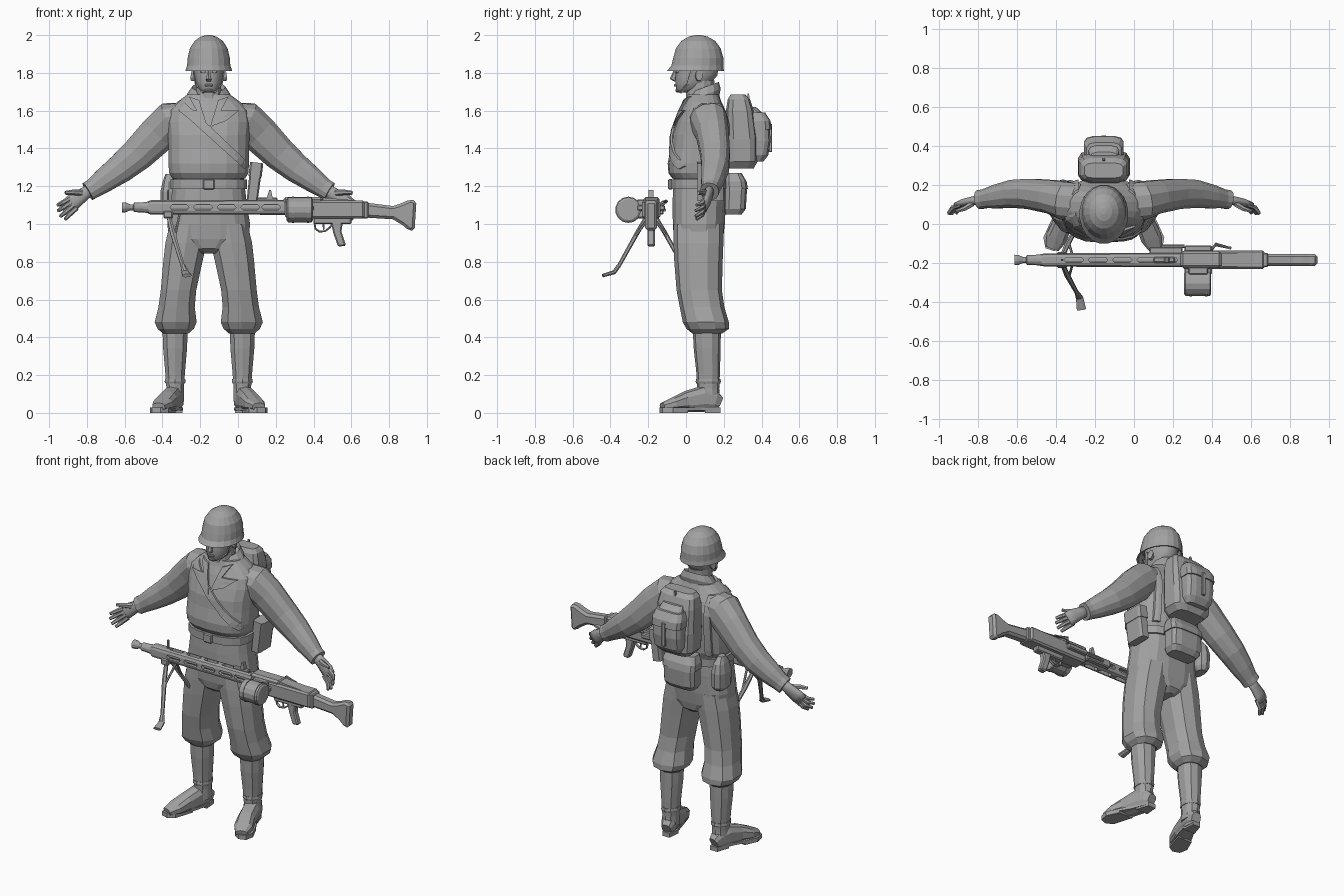
import bpy, bmesh, math
from mathutils import Vector
from mathutils.bvhtree import BVHTree

CX = -0.155   # centre line of the figure
GY, GZ = -0.185, 1.088   # gun axis
grey = bpy.data.materials.new("plain grey")
grey.diffuse_color = (0.36, 0.36, 0.36, 1)


def finish(name, bm, mirror=False, bevel=0, smooth=False):
    bmesh.ops.recalc_face_normals(bm, faces=bm.faces)
    for side in (("", "_other") if mirror else ("",)):
        if side:
            for v in bm.verts:
                v.co.x = 2 * CX - v.co.x
            bmesh.ops.reverse_faces(bm, faces=bm.faces)
        me = bpy.data.meshes.new(name + side)
        bm.to_mesh(me)
        me.materials.append(grey)
        for p in me.polygons:
            p.use_smooth = smooth
        ob = bpy.data.objects.new(name + side, me)
        bpy.context.collection.objects.link(ob)
        if bevel:
            b = ob.modifiers.new("bevel", 'BEVEL')
            b.width, b.segments = bevel, 1
    bm.free()
    return ob


def tube(name, rings, n=12, e=2.0, hint=(1, 0, 0), axis=None, smooth=False, mirror=False):
    """Loft of rings (x, y, z, half size along hint, half size across)."""
    bm = bmesh.new()
    loops = []
    pts = [Vector(r[:3]) for r in rings]
    for i, r in enumerate(rings):
        t = Vector(axis) if axis else (pts[min(i + 1, len(pts) - 1)] - pts[max(i - 1, 0)]).normalized()
        h = Vector(hint)
        u = (h - t * h.dot(t)).normalized()
        v = t.cross(u)
        loop = []
        for k in range(n):
            a = 2 * math.pi * (k + 0.5) / n
            c, s = math.cos(a), math.sin(a)
            c = math.copysign(abs(c) ** (2 / e), c)
            s = math.copysign(abs(s) ** (2 / e), s)
            loop.append(bm.verts.new(pts[i] + u * c * r[3] + v * s * r[4]))
        loops.append(loop)
    for a, b in zip(loops, loops[1:]):
        for k in range(n):
            bm.faces.new((a[k], a[(k + 1) % n], b[(k + 1) % n], b[k]))
    bm.faces.new(loops[0][::-1])
    bm.faces.new(loops[-1])
    return finish(name, bm, mirror, smooth=smooth)


def stack(name, rings, x=CX, **kw):
    """Upright loft of (z, y centre, half width, half depth)."""
    return tube(name, [(x, y, z, rx, ry) for z, y, rx, ry in rings], axis=(0, 0, 1), **kw)


def box(name, x0, x1, y0, y1, z0, z1, bevel=0.006, **kw):
    bm = bmesh.new()
    bmesh.ops.create_cube(bm, size=1)
    for v in bm.verts:
        v.co = ((x0 + x1) / 2 + v.co.x * (x1 - x0), (y0 + y1) / 2 + v.co.y * (y1 - y0),
                (z0 + z1) / 2 + v.co.z * (z1 - z0))
    return finish(name, bm, bevel=bevel, **kw)


def plate(name, polys, lo, hi, up=False, **kw):
    """Extrude x-z outlines along y, or x-y outlines along z when up is set."""
    bm = bmesh.new()
    for poly in polys:
        ends = [[bm.verts.new((a, b, d) if up else (a, d, b)) for a, b in poly] for d in (lo, hi)]
        n = len(poly)
        for k in range(n):
            bm.faces.new((ends[0][k], ends[0][(k + 1) % n], ends[1][(k + 1) % n], ends[1][k]))
        bm.faces.new(ends[0][::-1])
        bm.faces.new(ends[1])
    return finish(name, bm, **kw)


def drape(name, a, b, target, front=True, thick=0.014, steps=10, **kw):
    """Strip between two x-z lines laid on the jacket."""
    tree = BVHTree.FromPolygons([v.co for v in target.data.vertices],
                                [p.vertices for p in target.data.polygons])
    d = 1 if front else -1

    def put(p):
        hit = tree.ray_cast(Vector((p.x, -d, p.y)), Vector((0, d, 0)))[0]
        return hit or tree.find_nearest(Vector((p.x, 0.08, p.y)))[0]
    bm = bmesh.new()
    rows = []
    for i in range(steps + 1):
        t = i / steps
        l, r = Vector(a[0]).lerp(Vector(a[1]), t), Vector(b[0]).lerp(Vector(b[1]), t)
        base = [put(l.lerp(r, f)) for f in (0, 0.5, 1)]
        rows.append([[bm.verts.new(q + Vector((0, o, 0))) for q in base] for o in (-thick * d, thick * d)])
    for p, q in zip(rows, rows[1:]):
        for s in (0, 1):
            for k in (0, 1):
                bm.faces.new((p[s][k], p[s][k + 1], q[s][k + 1], q[s][k]))
        for k in (0, 2):
            bm.faces.new((p[0][k], p[1][k], q[1][k], q[0][k]))
    for row in (rows[0], rows[-1]):
        for k in (0, 1):
            bm.faces.new((row[0][k], row[0][k + 1], row[1][k + 1], row[1][k]))
    return finish(name, bm, **kw)


# Helmet and head
stack("helmet", [(1.85, .06, .098, .12), (1.812, .05, .115, .143), (1.81, .05, .126, .153), (1.838, .06, .116, .139),
                 (1.88, .065, .113, .134), (1.93, .065, .101, .12), (1.97, .065, .075, .09),
                 (1.992, .065, .042, .05), (2.0, .065, .012, .015)], n=20)
stack("head", [(1.695, -.01, .03, .035), (1.715, .015, .055, .068), (1.75, .04, .07, .097), (1.785, .055, .077, .112),
               (1.82, .06, .08, .113), (1.87, .065, .08, .115)], n=16, e=2.3, smooth=True)
tube("nose", [(CX, -.05, 1.825, .009, .01), (CX, -.062, 1.79, .011, .014), (CX, -.068, 1.768, .017, .018),
              (CX, -.05, 1.755, .014, .012)], n=6, axis=(0, 0, 1))
box("brow", CX - .05, CX + .05, -.058, -.03, 1.815, 1.828)
box("lips", CX - .022, CX + .022, -.064, -.03, 1.727, 1.74, .004)
box("chin", CX - .022, CX + .022, -.056, -.02, 1.695, 1.718, .008)
tube("ear", [(CX + .072, .065, 1.785, .018, .03), (CX + .09, .07, 1.788, .02, .032)], n=8, hint=(0, 1, 0), mirror=True)
tube("eye", [(CX + .03, -.056, 1.806, .013, .006), (CX + .03, -.04, 1.806, .015, .008)], n=8, mirror=True)
stack("neck", [(1.58, .08, .085, .08), (1.66, .072, .072, .075), (1.76, .075, .066, .078)], n=12)
tube("chin_strap", [(CX + .084, .035, 1.82, .012, .004), (CX + .07, .01, 1.74, .01, .004),
                    (CX + .03, -.03, 1.695, .008, .006)], n=4, hint=(0, 1, 0), mirror=True)

# Jacket
jacket = stack("jacket", [(1.24, .07, .195, .142), (1.27, .065, .212, .158), (1.32, .065, .216, .162),
                          (1.40, .075, .216, .157), (1.47, .08, .218, .155), (1.54, .09, .225, .142),
                          (1.60, .09, .215, .12), (1.645, .09, .17, .098), (1.685, .09, .115, .085)], n=18, e=2.6)
tube("sleeve", [(-.03, .11, 1.56, .10, .085), (.04, .12, 1.545, .10, .108), (.11, .14, 1.48, .088, .104),
                (.22, .155, 1.37, .08, .092), (.31, .155, 1.295, .074, .08), (.40, .14, 1.23, .062, .066),
                (.455, .13, 1.19, .05, .054), (.485, .125, 1.172, .05, .053)],
     n=12, e=2.3, hint=(0, 1, 0), mirror=True)
tube("collar", [(CX, .08, 1.635, .125, .10), (CX, .09, 1.68, .118, .10), (CX, .10, 1.725, .088, .078),
                (CX, .10, 1.70, .08, .07)], n=14, axis=(0, -.35, .94))
drape("lapel", [(CX + .105, 1.675), (CX + .01, 1.50)], [(CX + .05, 1.655), (CX, 1.49)], jacket, mirror=True)
drape("lapel_wing", [(CX + .16, 1.60), (CX + .09, 1.545)], [(CX + .055, 1.60), (CX + .02, 1.52)], jacket,
      steps=4, mirror=True)
drape("chest_strap", [(-.335, 1.625), (.035, 1.29)], [(-.30, 1.66), (.06, 1.32)], jacket, steps=16, thick=.012)
drape("back_strap", [(CX + .13, 1.64), (CX + .13, 1.26)], [(CX + .165, 1.64), (CX + .165, 1.26)], jacket,
      front=False, mirror=True)

# Hands, palm forward with the thumb up
tube("palm", [(.46, .125, 1.19, .028, .032), (.51, .12, 1.155, .024, .038), (.56, .11, 1.12, .02, .048),
              (.59, .10, 1.095, .016, .045)], n=8, hint=(0, 1, 0), mirror=True, smooth=True)
for i, (mx, mz, tx, ty, tz) in enumerate([(.60, 1.12, .645, .055, 1.10), (.595, 1.10, .643, .05, 1.07),
                                          (.58, 1.085, .63, .05, 1.04), (.565, 1.07, .605, .055, 1.025)]):
    tube(f"finger_{i + 1}", [(mx - .02, .10, mz + .015, .013, .014), ((mx + tx) / 2, .085, (mz + tz) / 2, .012, .013),
                             (tx, ty, tz, .008, .009)], n=6, hint=(0, 1, 0), mirror=True)
tube("thumb", [(.52, .105, 1.165, .016, .018), (.56, .08, 1.168, .014, .015), (.605, .065, 1.165, .009, .01)],
     n=6, hint=(0, 1, 0), mirror=True)

# Belt and trousers
stack("trouser_seat", [(1.25, .07, .188, .138), (1.12, .07, .203, .143), (1.0, .068, .222, .14), (.92, .066, .215, .132),
                       (.87, .066, .12, .12), (.845, .066, .05, .09)], n=16, e=2.6)
stack("belt", [(1.185, .07, .206, .152), (1.235, .07, .206, .152)], n=18, e=2.6)
box("buckle", CX - .03, CX + .03, -.095, -.07, 1.182, 1.238)
tube("trouser_leg", [(-.26, .067, 1.0, .105, .132), (-.275, .066, .9, .114, .132), (-.292, .066, .8, .108, .128),
                     (-.315, .07, .65, .098, .12), (-.325, .085, .56, .10, .118), (-.33, .105, .48, .116, .122),
                     (-.33, .115, .445, .10, .112), (-.33, .112, .42, .07, .078)],
     n=10, e=2.4, axis=(0, 0, 1), mirror=True)

# Boots
stack("boot_shaft", [(.45, .11, .07, .075), (.34, .112, .066, .071), (.22, .117, .055, .063), (.13, .118, .048, .058),
                     (.06, .118, .05, .06)], x=-.333, n=10, e=2.3, mirror=True)
stack("boot_cuff", [(.155, .118, .054, .063), (.165, .118, .058, .067), (.18, .118, .056, .065)], x=-.333, n=10, mirror=True)
tube("boot_foot", [(-.325, .18, .05, .03, .035), (-.33, .15, .065, .045, .055), (-.345, .09, .075, .05, .07),
                   (-.37, .0, .06, .052, .055), (-.398, -.07, .045, .057, .036), (-.42, -.125, .033, .036, .02)],
     n=10, e=2.6, hint=(1, -.3, 0), mirror=True)
plate("boot_sole", [[(-.30, .182), (-.352, .182), (-.39, .08), (-.43, .01), (-.466, -.07), (-.455, -.125),
                     (-.41, -.14), (-.368, -.115), (-.325, .0), (-.29, .12)]], .012, .028, up=True, mirror=True)
plate("boot_heel", [[(-.30, .182), (-.352, .182), (-.378, .10), (-.293, .10)]], 0, .02, up=True, mirror=True)
plate("boot_tread", [[(-.43, .01), (-.466, -.07), (-.455, -.125), (-.41, -.14), (-.368, -.115), (-.33, .01)]],
      0, .015, up=True, mirror=True)

# Backpack and hip pouches
stack("backpack", [(1.295, .29, .10, .07), (1.33, .295, .13, .085), (1.45, .295, .136, .085), (1.60, .285, .132, .075),
                   (1.66, .28, .12, .06), (1.685, .275, .10, .04)], n=12, e=4)
stack("backpack_pocket", [(1.33, .36, .075, .05), (1.365, .375, .095, .062), (1.44, .385, .10, .064),
                          (1.53, .38, .098, .063), (1.575, .365, .085, .055), (1.62, .33, .07, .04)], n=12, e=4)
stack("pocket_flap", [(1.50, .39, .104, .064), (1.545, .385, .104, .064), (1.59, .365, .09, .055)], n=12, e=4)
tube("pack_loop", [(CX, .33, 1.63, .012, .012), (CX, .33, 1.69, .008, .006)], n=4)
box("pack_strap", CX - .012, CX + .012, .44, .456, 1.38, 1.53, .003)
stack("rear_pouch", [(1.05, .25, .09, .045), (1.08, .258, .11, .06), (1.18, .262, .112, .062), (1.25, .25, .10, .05),
                     (1.265, .24, .085, .035)], n=12, e=4)
stack("rear_pouch_flap", [(1.185, .263, .118, .066), (1.225, .26, .118, .062), (1.27, .25, .10, .045)], n=12, e=4)
stack("canteen", [(1.055, .16, .03, .05), (1.08, .16, .046, .068), (1.17, .16, .048, .07), (1.225, .16, .035, .055),
                  (1.265, .155, .02, .025)], x=-.365, n=10, e=2.6)
tube("side_pouch", [(.075, .13, 1.125, .03, .07), (.098, .13, 1.315, .033, .07), (.098, .13, 1.322, .025, .06)],
     n=8, e=6)
tube("side_pouch_flap", [(.09, .13, 1.25, .036, .075), (.099, .13, 1.325, .036, .075)], n=8, e=6)

# Gun barrel and slotted jacket
def xtube(name, segs, n=12, e=2.0, y=GY, z=GZ):
    return tube(name, [(x, y, z, r, s) for x, r, s in segs], n=n, e=e, hint=(0, 1, 0), axis=(1, 0, 0))


shroud = xtube("barrel_shroud", [(-.475, .03, .034), (-.46, .035, .039), (.25, .037, .04)], n=12, e=3.5)
slots = [[(x + dx, dz) for dx, dz in ((-.05, 0), (-.038, .014), (.038, .014), (.05, 0), (.038, -.014), (-.038, -.014))]
         for x in (-.31, -.185, -.06, .065, .175)]
for nm, up, mid in (("side_slot_cutter", False, GZ), ("top_slot_cutter", True, GY)):
    cut = plate(nm, [[(x, d + mid) for x, d in s] for s in slots], (GZ if up else GY) - .08,
                (GZ if up else GY) + .08, up=up)
    cut.hide_render = True
    cut.hide_set(True)
    m = shroud.modifiers.new("slots", 'BOOLEAN')
    m.object, m.operation, m.solver = cut, 'DIFFERENCE', 'EXACT'
xtube("barrel", [(-.5, .018, .018), (.25, .018, .018)])
xtube("muzzle", [(-.615, .028, .028), (-.595, .027, .027), (-.57, .016, .016), (-.555, .016, .016), (-.55, .026, .026),
                 (-.50, .028, .028), (-.475, .032, .032)])
box("front_sight", -.375, -.365, GY - .006, GY + .006, 1.11, 1.18, .002)
box("rear_sight_base", .10, .21, GY - .015, GY + .015, 1.12, 1.14)
plate("rear_sight", [[(.15, 1.13), (.165, 1.18), (.175, 1.18), (.185, 1.13)]], GY - .013, GY + .013)
box("barrel_latch", .08, .25, -.155, -.118, 1.05, 1.10)
xtube("cocking_handle", [(.14, .01, .01), (.26, .01, .01)], n=8, y=-.115, z=1.075)

# Receiver and ammunition drum
box("receiver", .25, .67, -.232, -.135, 1.03, 1.125, .01)
box("feed_cover", .24, .45, -.225, -.14, 1.10, 1.143, .012)
plate("top_cover", [[(.45, 1.12), (.45, 1.14), (.62, 1.125), (.68, 1.115), (.68, 1.04)]], -.218, -.152)
box("feed_tray", .26, .40, -.26, -.11, 1.07, 1.10)
tube("cover_lever", [(.40, -.13, 1.10, .008, .008), (.42, -.105, 1.12, .01, .01), (.50, -.125, 1.115, .008, .008)], n=6)
xtube("ammunition_drum", [(.258, .055, .055), (.264, .066, .066), (.39, .066, .066), (.397, .055, .055)],
      n=14, y=-.305, z=1.075)
for i, x in enumerate((.285, .365)):
    xtube(f"drum_rib_{i + 1}", [(x, .07, .07), (x + .012, .07, .07)], n=14, y=-.305, z=1.075)
box("drum_mount", .28, .38, -.26, -.22, 1.03, 1.13)

# Grip, trigger and stock
box("trigger_housing", .40, .60, -.207, -.163, 1.0, 1.04)
plate("pistol_grip", [[(.49, 1.015), (.555, 1.015), (.548, .96), (.572, .885), (.53, .88), (.505, .95)]],
      -.205, -.165, bevel=.007)
ring = [(.405, 1.005), (.41, .975), (.43, .96), (.46, .962), (.485, .98), (.50, 1.0)]
tube("trigger_guard", [(x, GY, z, .01, .005) for x, z in ring], n=6, hint=(0, 1, 0))
tube("trigger", [(.45, GY, 1.01, .006, .006), (.455, GY, .97, .005, .005)], n=6)
plate("stock", [[(.66, 1.115), (.82, 1.095), (.86, 1.108), (.91, 1.13), (.945, 1.122), (.94, 1.05), (.935, .965),
                 (.905, .965), (.87, .995), (.82, 1.025), (.66, 1.035)]], -.216, -.154, bevel=.014)
box("stock_ring", .655, .69, -.222, -.148, 1.028, 1.12)

# Bipod: one leg each side of the gun
box("bipod_clamp", -.395, -.345, GY - .042, GY + .042, 1.03, 1.07)
for side, s in (("front", -1), ("rear", 1)):
    def leg(x, d, z, a, b):
        return (x, GY + s * d, z, a, b)
    tube(f"bipod_{side}_leg", [leg(-.372, .01, 1.06, .012, .012), leg(-.345, .075, .95, .015, .012),
                               leg(-.29, .175, .77, .011, .01)], n=6)
    tube(f"bipod_{side}_foot", [leg(-.292, .17, .78, .013, .012), leg(-.28, .195, .745, .02, .012),
                                leg(-.27, .255, .727, .026, .01)], n=8)
    tube(f"bipod_{side}_brace", [leg(-.31, .0, 1.05, .007, .007), leg(-.335, .09, .925, .007, .007)], n=6)
